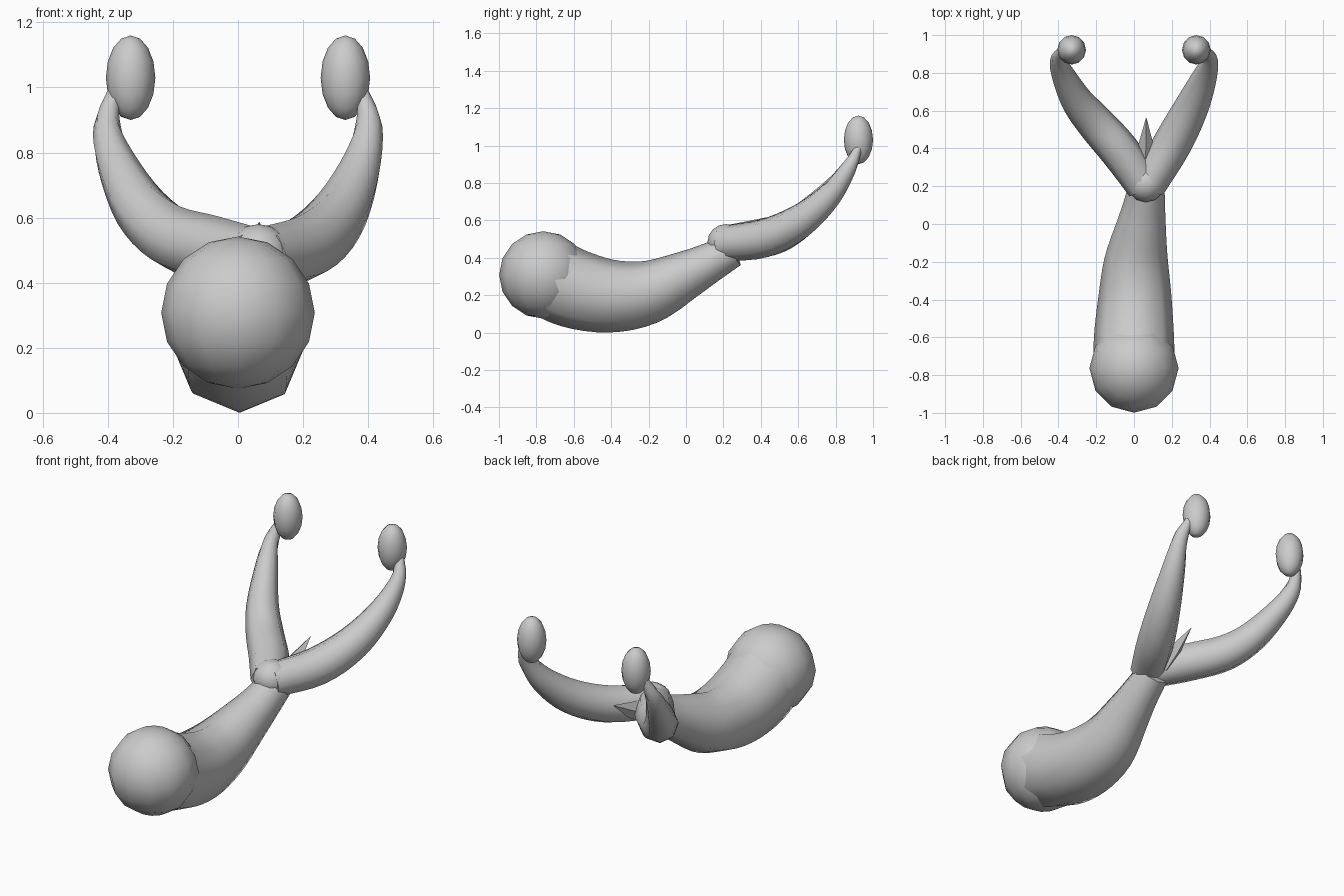
import bpy, bmesh, math
from mathutils import Vector

if "Cube" in bpy.data.objects:
    bpy.data.objects.remove(bpy.data.objects["Cube"])


def finish(ob, angle=60):
    bpy.ops.object.select_all(action='DESELECT')
    ob.select_set(True)
    bpy.context.view_layer.objects.active = ob
    bpy.ops.object.shade_smooth_by_angle(angle=math.radians(angle))


def catmull(pts, steps):
    p = [Vector(q) for q in pts]
    p = [2 * p[0] - p[1]] + p + [2 * p[-1] - p[-2]]
    out = []
    for i in range(1, len(p) - 2):
        a, b, c, d = p[i - 1:i + 3]
        for s in range(steps):
            t = s / steps
            out.append(0.5 * (2 * b + (c - a) * t + (2 * a - 5 * b + 4 * c - d) * t**2
                              + (3 * b - a - 3 * c + d) * t**3))
    return out + [p[-2]]


def tube(name, pts, sides=8, steps=4):
    """Sweep a polygon along points given as (x, y, z, radius)."""
    path = catmull(pts, steps)
    bm = bmesh.new()
    rings = []
    for i, q in enumerate(path):
        tan = (path[min(i + 1, len(path) - 1)] - path[max(i - 1, 0)]).xyz.normalized()
        side = tan.cross(Vector((0, 0, 1))).normalized()
        up = side.cross(tan)
        rings.append([bm.verts.new(q.xyz + q.w * (side * math.cos(a) + up * math.sin(a)))
                      for a in (2 * math.pi * k / sides for k in range(sides))])
    for r0, r1 in zip(rings, rings[1:]):
        for k in range(sides):
            n = (k + 1) % sides
            bm.faces.new((r0[k], r0[n], r1[n], r1[k]))
    bm.faces.new(rings[0])
    bm.faces.new(rings[-1])
    bmesh.ops.recalc_face_normals(bm, faces=bm.faces)
    me = bpy.data.meshes.new(name)
    bm.to_mesh(me)
    bm.free()
    ob = bpy.data.objects.new(name, me)
    bpy.context.collection.objects.link(ob)
    finish(ob)


def ball(name, loc, radii):
    bpy.ops.mesh.primitive_uv_sphere_add(segments=12, ring_count=8, radius=1, location=loc)
    ob = bpy.context.object
    ob.name = name
    ob.scale = radii
    finish(ob)


# rounded head and tapering curved body
ball("head", (0, -0.763, 0.308), (0.236, 0.236, 0.234))
tube("body", [(0, -.76, .31, .215), (0, -.6, .235, .212), (.005, -.4, .195, .195),
              (.012, -.2, .217, .17), (.04, 0, .308, .13), (.057, .12, .37, .108),
              (.07, .25, .44, .09)])

# knob where the two arms split
ball("fork_joint", (0.063, 0.215, 0.485), (0.1, 0.1, 0.095))

# forked arms
tube("right_arm", [(.07, .2, .475, .095), (.2, .42, .505, .103), (.3, .61, .595, .092),
                   (.37, .77, .735, .068), (.402, .87, .88, .042), (.38, .92, .985, .022)])
tube("left_arm", [(.055, .2, .475, .095), (-.07, .38, .5, .105), (-.2, .53, .54, .1),
                  (-.3, .65, .63, .085), (-.375, .79, .77, .062),
                  (-.402, .87, .88, .042), (-.38, .92, .985, .022)])

# small pointed spur between the arms
tube("spur", [(.06, .32, .47, .06), (.063, .42, .51, .04), (.065, .56, .585, .002)],
     sides=4, steps=1)

# egg-shaped tips
for name, s in (("right_tip", 1), ("left_tip", -1)):
    ball(name, (s * 0.33, 0.922, 1.03), (0.076, 0.078, 0.13))
